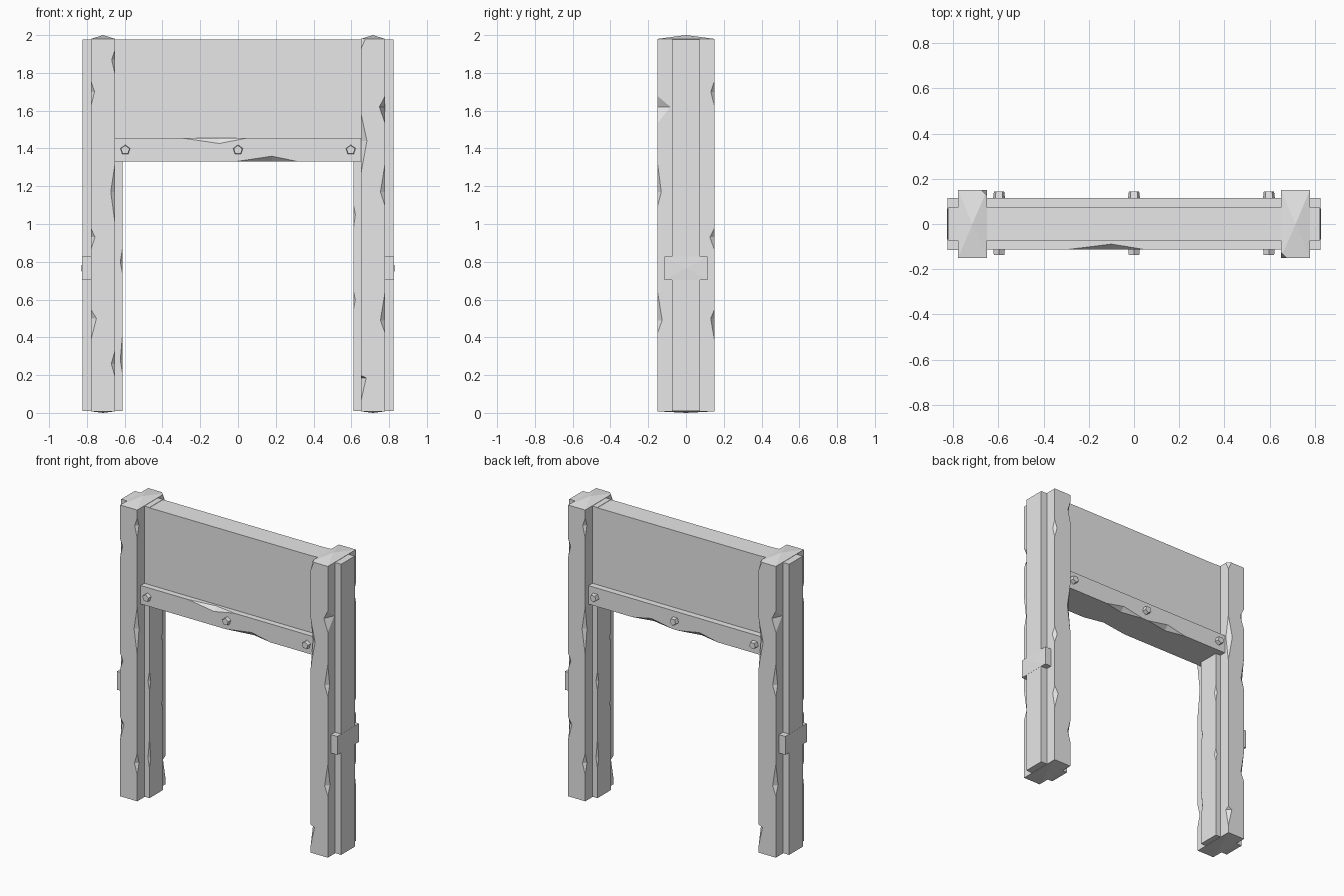
import bpy, bmesh, math
from mathutils import Vector, Matrix

if "Cube" in bpy.data.objects:
    bpy.data.objects.remove(bpy.data.objects["Cube"])

grey = bpy.data.materials.new("plain_grey")
grey.use_nodes = True
grey.diffuse_color = (0.8, 0.8, 0.8, 1)
grey.node_tree.nodes["Principled BSDF"].inputs["Base Color"].default_value = (0.8, 0.8, 0.8, 1)


def to_object(name, bm):
    bmesh.ops.recalc_face_normals(bm, faces=bm.faces)
    mesh = bpy.data.meshes.new(name)
    bm.to_mesh(mesh)
    bm.free()
    mesh.materials.append(grey)
    obj = bpy.data.objects.new(name, mesh)
    bpy.context.collection.objects.link(obj)
    return obj


def block(name, low, high, peaks=()):
    """Box between two corners; peaks are extra points raised off its faces."""
    bm = bmesh.new()
    for x in (low[0], high[0]):
        for y in (low[1], high[1]):
            for z in (low[2], high[2]):
                bm.verts.new((x, y, z))
    for p in peaks:
        bm.verts.new(p)
    bmesh.ops.convex_hull(bm, input=bm.verts)
    bmesh.ops.dissolve_limit(bm, angle_limit=0.01, verts=bm.verts, edges=bm.edges)
    return to_object(name, bm)


def chip(bm, axis, corner, inward, span, widths):
    """Wedge nick across an edge running along axis; span = start, deepest, end."""
    def at(t, a, b):
        p = [corner[0] + a * inward[0], corner[1] + b * inward[1]]
        p.insert(axis, t)
        return bm.verts.new(p)
    e = 0.001
    start, deep, end = span
    points = [at(start, -e, -e), at(end, -e, -e), at(deep, widths[0], -e),
              at(deep, -e, widths[1]), at(deep, -0.03, -0.03)]
    bmesh.ops.convex_hull(bm, input=points)


def carve(obj, chips):
    bm = bmesh.new()
    for c in chips:
        chip(bm, *c)
    cutter = to_object("chip_cutter", bm)
    cutter.hide_render = True
    mod = obj.modifiers.new("chips", 'BOOLEAN')
    mod.operation, mod.solver, mod.object = 'DIFFERENCE', 'EXACT', cutter
    graph = bpy.context.evaluated_depsgraph_get()
    baked = bpy.data.meshes.new_from_object(obj.evaluated_get(graph))
    obj.modifiers.clear()
    obj.data = baked
    bpy.data.objects.remove(cutter)


def turned_copy(obj, name):
    twin = bpy.data.objects.new(name, obj.data)
    twin.rotation_euler.z = math.pi
    bpy.context.collection.objects.link(twin)


# Posts: a deep core crossed by a wider, thinner plank
OUT, IN, DEEP = -0.778, -0.65, 0.15
core = block("right_post_core", (OUT, -DEEP, 0.008), (IN, DEEP, 1.98),
             [(-0.715, 0, 2.0), (-0.715, 0, 0)])
edges = {
    (OUT, -DEEP): [((1.62, 1.70, 1.76), .02, .02), ((0.86, 0.93, 0.98), .022, .025),
                   ((0.38, 0.50, 0.55), .03, .02)],
    (IN, -DEEP): [((1.78, 1.87, 1.93), .02, .02), ((0.98, 1.17, 1.34), .025, .02),
                  ((0.18, 0.26, 0.34), .022, .02)],
    (IN, DEEP): [((1.92, 1.99, 2.06), .03, .03), ((1.25, 1.44, 1.60), .034, .025),
                 ((0.05, 0.185, 0.20), .03, .025)],
    (OUT, DEEP): [((1.53, 1.62, 1.68), .03, .07), ((1.09, 1.17, 1.33), .025, .02),
                  ((0.42, 0.49, 0.65), .025, .025)],
}
carve(core, [(2, c, (1 if c[0] == OUT else -1, 1 if c[1] < 0 else -1), s, (a, b))
             for c, nicks in edges.items() for s, a, b in nicks])

plank = block("right_post_plank", (-0.824, -0.073, 0.01), (-0.612, 0.073, 1.978))
carve(plank, [(2, (-0.612, -0.073), (-1, 1), s, (.012, .015))
              for s in ((0.73, 0.80, 0.88), (0.20, 0.28, 0.43))] +
             [(2, (-0.612, 0.073), (-1, -1), s, (.01, .015))
              for s in ((0.97, 1.05, 1.11), (0.54, 0.60, 0.65))])

# Clasp on the outer side of each post
clasp = block("right_clasp", (-0.825, -0.115, 0.703), (-0.74, 0.115, 0.828),
              [(-0.828, 0, 0.765)])

for part in (core, plank, clasp):
    turned_copy(part, part.name.replace("right", "left"))

# Board between the posts, with a thicker rail along its foot
block("board", (-0.66, -0.073, 1.36), (0.66, 0.073, 1.976))
rail = block("rail", (-0.66, -0.113, 1.33), (0.66, 0.115, 1.455))
carve(rail, [(0, (-0.113, 1.455), (1, -1), (-0.31, -0.10, 0.06), (.025, .03)),
             (0, (-0.113, 1.33), (1, 1), (-0.03, 0.18, 0.33), (.03, .03)),
             (0, (0.115, 1.33), (-1, 1), (-0.33, -0.18, -0.01), (.03, .03)),
             (0, (0.115, 1.33), (-1, 1), (0.01, 0.18, 0.33), (.03, .03))])

# Five-sided bolts on both faces of the rail
for side, y in (("front", -0.118), ("back", 0.123)):
    for label, x in (("right", -0.597), ("middle", 0), ("left", 0.597)):
        bm = bmesh.new()
        turn = Matrix.Rotation(math.pi / 2 if y < 0 else -math.pi / 2, 4, 'X')
        bmesh.ops.create_cone(bm, cap_ends=True, segments=5, radius1=0.029,
                              radius2=0.024, depth=0.04,
                              matrix=Matrix.Translation(Vector((x, y, 1.392))) @ turn)
        to_object(f"{side}_{label}_bolt", bm)
